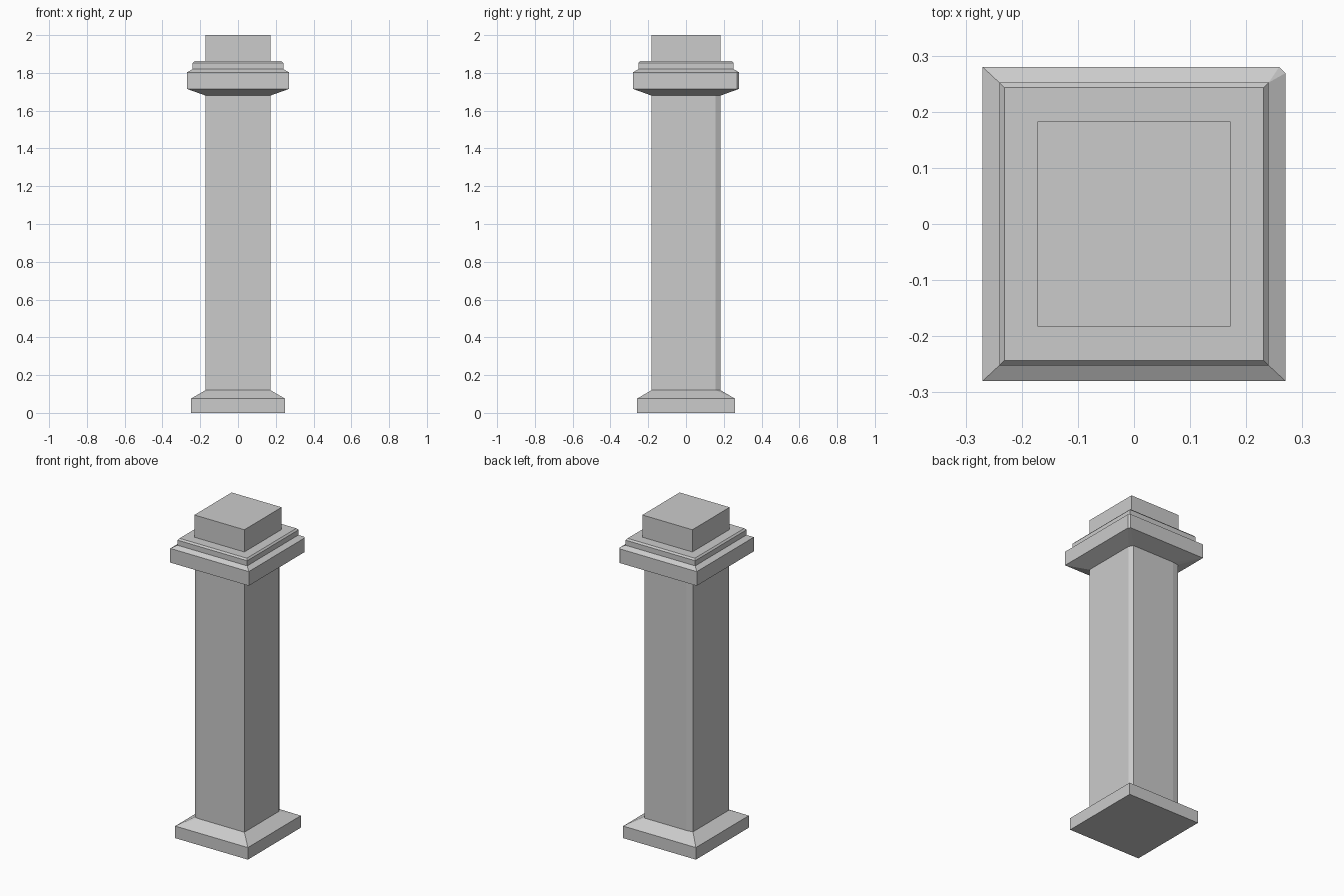
import bpy
import bmesh

if "Cube" in bpy.data.objects:
    bpy.data.objects.remove(bpy.data.objects["Cube"])

CORNERS = [(-1, -1), (1, -1), (1, 1), (-1, 1)]

# Worn corners: (sx, sy) -> chamfer size along x and y
SHAFT_CHIPS = {(-1, -1): (0.022, 0.008), (1, 1): (0.015, 0.026), (-1, 1): (0.04, 0.006)}
CAP_CHIP = {(1, 1): (0.011, 0.011)}


def ring(hx, hy, z, chips=None):
    """Rectangle with two points per corner, spread apart where chipped."""
    pts = []
    for sx, sy in CORNERS:
        dx, dy = (chips or {}).get((sx, sy), (0, 0))
        along_x = (sx * (hx - dx), sy * hy, z)
        along_y = (sx * hx, sy * (hy - dy), z)
        pts += [along_y, along_x] if sx == sy else [along_x, along_y]
    return pts


def loft(name, rings, close_bottom=False, close_top=False):
    bm = bmesh.new()
    loops = [[bm.verts.new(p) for p in r] for r in rings]
    for a, b in zip(loops, loops[1:]):
        for i in range(8):
            j = (i + 1) % 8
            bm.faces.new((a[i], a[j], b[j], b[i]))
    if close_bottom:
        bm.faces.new(loops[0][::-1])
    if close_top:
        bm.faces.new(loops[-1])
    bmesh.ops.remove_doubles(bm, verts=bm.verts[:], dist=0.0005)
    mesh = bpy.data.meshes.new(name)
    bm.to_mesh(mesh)
    bm.free()
    obj = bpy.data.objects.new(name, mesh)
    bpy.context.collection.objects.link(obj)
    return obj


SX, SY = 0.172, 0.183  # shaft half sizes

# Plinth with sloped top
loft("base", [ring(0.25, 0.26, 0), ring(0.25, 0.26, 0.075),
              ring(SX, SY, 0.12, SHAFT_CHIPS)], close_bottom=True)

# Shaft with three chamfered corners
loft("shaft", [ring(SX, SY, 0.12, SHAFT_CHIPS), ring(SX, SY, 1.68, SHAFT_CHIPS)])

# Flared capital and stepped ledge
loft("capital", [ring(SX, SY, 1.68, SHAFT_CHIPS),
                 ring(0.27, 0.28, 1.715, CAP_CHIP),
                 ring(0.27, 0.28, 1.803, CAP_CHIP),
                 ring(0.24, 0.252, 1.82),
                 ring(0.24, 0.252, 1.852),
                 ring(0.231, 0.243, 1.862),
                 ring(SX, SY, 1.862)])

# Top block
loft("top_block", [ring(SX, SY, 1.862), ring(SX, SY, 2.0)], close_top=True)
